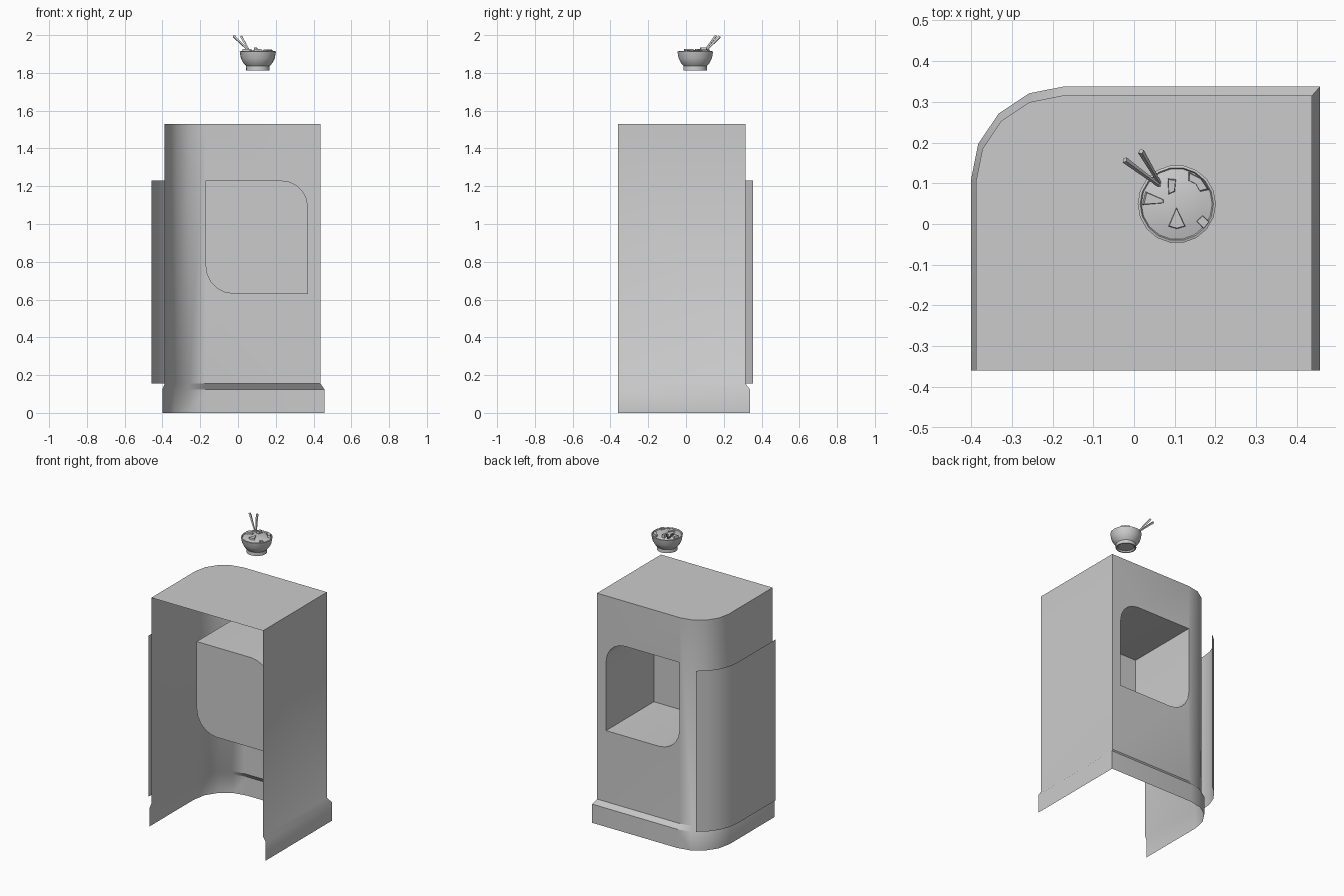
import bpy, bmesh, math
from mathutils import Vector

if "Cube" in bpy.data.objects:
    bpy.data.objects.remove(bpy.data.objects["Cube"])


def finish(name, bm, smooth=True, recalc=True):
    bmesh.ops.remove_doubles(bm, verts=bm.verts, dist=0.0004)
    if recalc:
        bmesh.ops.recalc_face_normals(bm, faces=bm.faces)
    me = bpy.data.meshes.new(name)
    bm.to_mesh(me)
    bm.free()
    ob = bpy.data.objects.new(name, me)
    bpy.context.scene.collection.objects.link(ob)
    if smooth:
        bpy.ops.object.select_all(action='DESELECT')
        ob.select_set(True)
        bpy.context.view_layer.objects.active = ob
        bpy.ops.object.shade_smooth_by_angle(angle=math.radians(35))
    return ob


def arc(cx, cy, rx, ry, a0, a1, n):
    return [(cx + rx * math.cos(math.radians(a0 + (a1 - a0) * i / n)),
             cy + ry * math.sin(math.radians(a0 + (a1 - a0) * i / n))) for i in range(n + 1)]


def strip(bm, a, b, closed=False):
    n = len(a)
    for i in range(n if closed else n - 1):
        j = (i + 1) % n
        bm.faces.new((a[i], a[j], b[j], b[i]))


def outline(left, back, right, r):
    # plan of the shell: left wall, rounded corner, back wall, right wall
    return ([(left, -0.36)] + arc(left + r, back - r, r, r, 180, 90, 4)
            + [(right, back), (right, -0.36)])


# Shell: open front and bottom, flared base
bm = bmesh.new()
body = outline(-0.388, 0.315, 0.437, 0.212)
base = outline(-0.40, 0.338, 0.457, 0.23)
rings = [[bm.verts.new((x, y, z)) for x, y in plan]
         for plan, z in ((base, 0), (base, 0.125), (body, 0.155), (body, 1.53))]
for a, b in zip(rings, rings[1:]):
    strip(bm, a, b)
bm.faces.new(rings[3])
# leave out the flat back panel so that it can be refilled with a hole
lo, hi = rings[2], rings[3]
panel = [lo[5], lo[6], hi[6], hi[5]]
bm.faces.remove(next(f for f in bm.faces if set(f.verts) == set(panel)))
window = (arc(0.37 - 0.14, 1.23 - 0.14, 0.14, 0.14, 0, 90, 5) + [(-0.172, 1.23)]
          + arc(-0.172 + 0.15, 0.63 + 0.15, 0.15, 0.15, 180, 270, 5) + [(0.37, 0.63)])
hole = [bm.verts.new((x, 0.315, z)) for x, z in window]
edges = [bm.edges.get((panel[i], panel[(i + 1) % 4])) for i in range(4)]
edges += [bm.edges.new((hole[i], hole[(i + 1) % len(hole)])) for i in range(len(hole))]
bmesh.ops.triangle_fill(bm, edges=edges, use_beauty=True, normal=(0, 1, 0))
# window recess
deep = [bm.verts.new((x, -0.19, z)) for x, z in window]
strip(bm, hole, deep, True)
bm.faces.new(deep)
finish("cabinet_shell", bm)

# Thin curved side panel standing off the left corner
bm = bmesh.new()
side = [(-0.459, -0.29)] + arc(-0.17, 0.11, 0.289, 0.289, 180, 122, 4)
strip(bm, [bm.verts.new((x, y, 0.155)) for x, y in side],
      [bm.verts.new((x, y, 1.23)) for x, y in side])
finish("side_panel", bm)

# Bowl: lathed profile, with its contents as a low dome
CX, CY, N = 0.105, 0.049, 18


def lathe(name, profile):
    bm = bmesh.new()
    loops = [[bm.verts.new((CX + r * math.cos(2 * math.pi * i / N),
                            CY + r * math.sin(2 * math.pi * i / N), z)) for i in range(N)]
             for r, z in profile]
    for a, b in zip(loops, loops[1:]):
        strip(bm, a, b, True)
    for ring in (loops[0], loops[-1]):
        bm.faces.new(ring)
    return finish(name, bm)


lathe("bowl", [(0.05, 1.822), (0.056, 1.813), (0.063, 1.813), (0.062, 1.836), (0.077, 1.852),
               (0.09, 1.878), (0.096, 1.913), (0.09, 1.915), (0.087, 1.908),
               (0.06, 1.915), (0.03, 1.919), (0.006, 1.92)])


# Food pieces: small prisms resting on the contents
def piece(name, pts, top):
    bm = bmesh.new()
    c = Vector((sum(p[0] for p in pts), sum(p[1] for p in pts))) / len(pts)
    low = [bm.verts.new((x, y, 1.9)) for x, y in pts]
    up = [bm.verts.new((c.x + (x - c.x) * 0.8, c.y + (y - c.y) * 0.8, top)) for x, y in pts]
    strip(bm, low, up, True)
    bm.faces.new(low)
    bm.faces.new(up)
    finish(name, bm, False)


piece("food_wedge", [(0.104, 0.047), (0.082, -0.007), (0.105, -0.014), (0.129, -0.007)], 1.926)
piece("food_slice_left", [(0.027, 0.081), (0.018, 0.046), (0.077, 0.05), (0.076, 0.06)], 1.926)
piece("food_slice_right", [(0.132, 0.13), (0.131, 0.107), (0.151, 0.098),
                           (0.163, 0.077), (0.186, 0.083), (0.166, 0.113)], 1.925)
piece("food_cube", [(0.151, 0.007), (0.172, -0.014), (0.187, 0.005), (0.168, 0.023)], 1.92)
piece("food_slice_back", [(0.082, 0.113), (0.104, 0.111), (0.101, 0.078), (0.084, 0.07)], 1.934)


# Chopsticks: square tapered bars
def stick(name, start, end, r0, r1):
    start, end = Vector(start), Vector(end)
    bm = bmesh.new()
    bmesh.ops.create_cone(bm, cap_ends=True, segments=4, radius1=r0, radius2=r1,
                          depth=(end - start).length)
    ob = finish(name, bm, False)
    ob.location = (start + end) / 2
    ob.rotation_euler = (end - start).to_track_quat('Z', 'Y').to_euler()


stick("chopstick_left", (0.075, 0.085, 1.9), (-0.023, 0.157, 1.995), 0.004, 0.008)
stick("chopstick_right", (0.07, 0.088, 1.9), (0.017, 0.178, 1.992), 0.004, 0.008)
